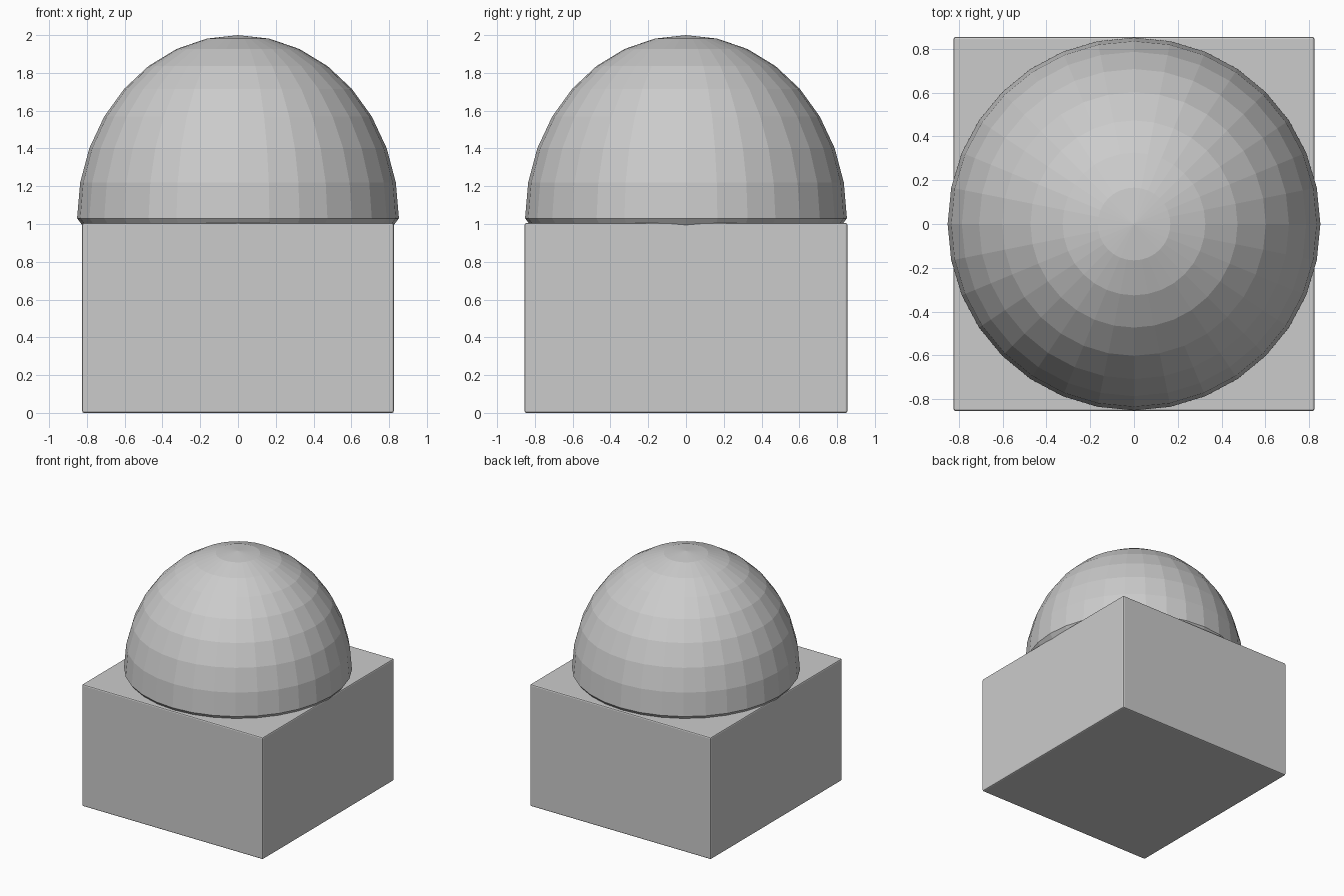
import bpy
import bmesh
from math import sin, cos, pi, radians

cube = bpy.data.objects.get("Cube")
if cube:
    bpy.data.objects.remove(cube, do_unlink=True)

# Single plain grey
grey = bpy.data.materials.new("light_grey")
grey.use_nodes = True
grey.diffuse_color = (0.6, 0.6, 0.6, 1)
grey.node_tree.nodes["Principled BSDF"].inputs["Base Color"].default_value = (0.6, 0.6, 0.6, 1)


def add_object(name, bm):
    bmesh.ops.recalc_face_normals(bm, faces=bm.faces)
    mesh = bpy.data.meshes.new(name)
    bm.to_mesh(mesh)
    bm.free()
    mesh.materials.append(grey)
    obj = bpy.data.objects.new(name, mesh)
    bpy.context.collection.objects.link(obj)
    return obj


# Block base with softened edges
bm = bmesh.new()
bmesh.ops.create_cube(bm, size=1)
for v in bm.verts:
    v.co = (v.co.x * 1.65, v.co.y * 1.71, (v.co.z + 0.5) * 1.005)
base = add_object("block_base", bm)
bevel = base.modifiers.new("soft_edges", "BEVEL")
bevel.width = 0.01
bevel.segments = 2

# Faceted dome: a half sphere profile with a short tucked-in rim, spun around z
SEGMENTS, RINGS = 32, 8
RADIUS, HEIGHT, EQUATOR = 0.852, 0.97, 1.03
profile = [(0, 2.0)]
for i in range(1, RINGS + 1):
    a = radians(90) * i / RINGS
    profile.append((RADIUS * sin(a), EQUATOR + HEIGHT * cos(a)))
profile += [(0.825, 0.995), (0, 0.995)]

bm = bmesh.new()
verts = [bm.verts.new((r, 0, z)) for r, z in profile]
edges = [bm.edges.new(pair) for pair in zip(verts, verts[1:])]
bmesh.ops.spin(bm, geom=verts + edges, cent=(0, 0, 0), axis=(0, 0, 1),
               angle=2 * pi, steps=SEGMENTS)
bmesh.ops.remove_doubles(bm, verts=bm.verts, dist=0.0001)
add_object("dome", bm)
